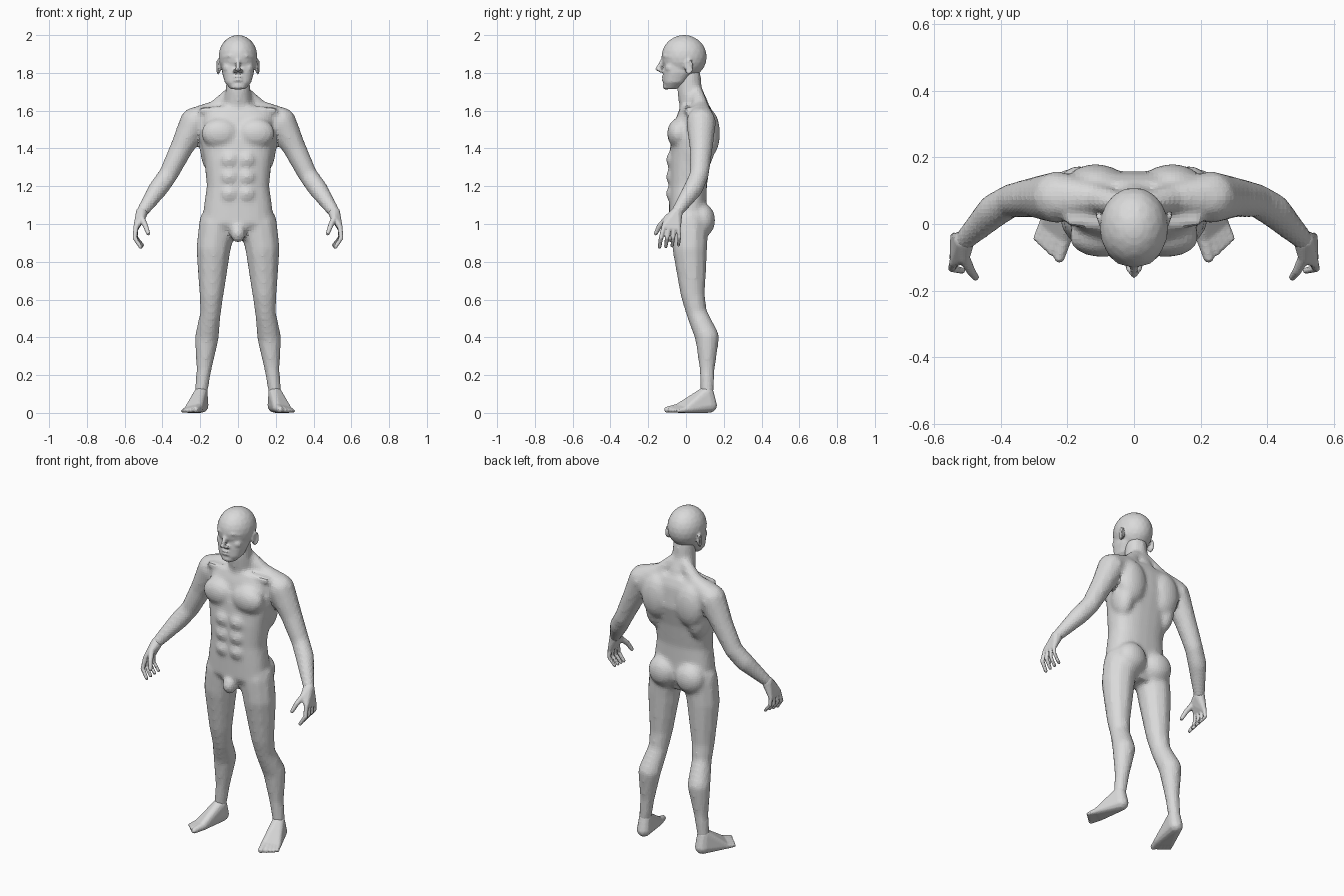
import bpy
import bmesh
from math import cos, sin, pi, copysign
from mathutils import Vector, Matrix

default_cube = bpy.data.objects.get("Cube")
if default_cube:
    bpy.data.objects.remove(default_cube, do_unlink=True)

skin = bpy.data.materials.new("plain_grey")
skin.use_nodes = True
grey = (.7, .7, .7, 1)
skin.diffuse_color = grey
skin.node_tree.nodes["Principled BSDF"].inputs["Base Color"].default_value = grey

# Unit directions used to sweep balls into hulls
probe = bmesh.new()
bmesh.ops.create_icosphere(probe, subdivisions=2, radius=1)
directions = [vertex.co.copy() for vertex in probe.verts]
probe.free()


def around(sides):
    """Evenly spaced angles of a full turn."""
    return [2 * pi * step / sides for step in range(sides)]


def squared(value):
    """Push a circle coordinate toward a rounded box."""
    return copysign(abs(value) ** .8, value)


def loft(bm, rows):
    """Skin level rings given as height, half width, half depth, y."""
    rings = []
    for height, width, depth, y in rows:
        rings.append([bm.verts.new((width * squared(cos(angle)),
                                    y + depth * squared(sin(angle)), height))
                      for angle in around(24)])
    for low, high in zip(rings, rings[1:]):
        for side in range(len(low)):
            bm.faces.new((low[side - 1], low[side], high[side], high[side - 1]))
    bm.faces.new(rings[0])
    bm.faces.new(rings[-1])


def blob(bm, centre, radii):
    """Ellipsoid muscle or feature."""
    matrix = Matrix.Translation(centre) @ Matrix.Diagonal((*radii, 1))
    bmesh.ops.create_icosphere(bm, subdivisions=3, radius=1, matrix=matrix)


def hull(bm, *balls):
    """Convex skin around balls given as x, y, z, radius."""
    verts = [bm.verts.new(Vector(centre) + radius * direction)
             for *centre, radius in balls for direction in directions]
    bmesh.ops.convex_hull(bm, input=verts)
    loose = [vertex for vertex in verts if vertex.is_valid and not vertex.link_faces]
    bmesh.ops.delete(bm, geom=loose, context='VERTS')


def chain(bm, *balls):
    """Jointed rod through balls."""
    for first, second in zip(balls, balls[1:]):
        hull(bm, first, second)


def between(first, last, share):
    """Ball part of the way from one ball to another."""
    return tuple(start + (end - start) * share for start, end in zip(first, last))


def finish(name, bm, voxel, rounds):
    """Mirror the parts, fuse them into one skin and relax it."""
    bmesh.ops.recalc_face_normals(bm, faces=bm.faces[:])
    mesh = bpy.data.meshes.new(name)
    bm.to_mesh(mesh)
    bm.free()
    mesh.materials.append(skin)
    part = bpy.data.objects.new(name, mesh)
    bpy.context.collection.objects.link(part)
    mirror = part.modifiers.new("other_side", 'MIRROR')
    mirror.use_mirror_merge = False
    fuse = part.modifiers.new("fuse", 'REMESH')
    fuse.mode = 'VOXEL'
    fuse.voxel_size = voxel
    relax = part.modifiers.new("relax", 'SMOOTH')
    relax.factor = .5
    relax.iterations = rounds


# Trunk
body = bmesh.new()
loft(body, [(.92, .08, .06, .02), (1, .19, .1, .01), (1.1, .18, .1, .01),
            (1.2, .165, .1, .01), (1.33, .178, .11, .02), (1.45, .2, .12, .04),
            (1.57, .19, .1, .05), (1.62, .15, .08, .05)])

# Neck, its slope to the shoulder, and collarbone
neck_base = (0, .045, 1.62, .08)
neck_top = (0, .015, 1.8, .062)
chain(body, neck_base, (0, .02, 1.7, .068), neck_top)
shoulder = (.23, .08, 1.54, .08)
chain(body, (.04, .06, 1.69, .035), (.12, .08, 1.61, .045), shoulder)
chain(body, (.02, -.01, 1.61, .02), (.19, .01, 1.6, .02))

# Chest, shoulder blade, flank and buttock
blob(body, centre=(.095, -.04, 1.48), radii=(.1, .06, .08))
blob(body, centre=(.115, .12, 1.48), radii=(.09, .06, .13))
blob(body, centre=(.14, .07, 1.4), radii=(.06, .08, .13))
blob(body, centre=(.09, .085, 1.02), radii=(.09, .07, .09))

# Belly muscles and groin
for row in range(3):
    blob(body, centre=(.045, -.085, 1.16 + .09 * row), radii=(.04, .02, .04))
blob(body, centre=(0, -.08, .95), radii=(.04, .04, .05))

# Arm
upper_arm = (.3, .08, 1.4, .062)
elbow = (.37, .07, 1.26, .052)
forearm = (.42, .04, 1.19, .053)
wrist = (.51, -.05, 1.06, .032)
chain(body, shoulder, upper_arm, elbow, forearm, wrist)

# Leg
hip = (.11, .02, 1, .1)
thigh = (.13, .02, .87, .094)
above_knee = (.14, .035, .63, .066)
knee = (.145, .055, .53, .056)
calf = (.165, .112, .4, .065)
shin = (.18, .112, .23, .041)
ankle = (.195, .112, .11, .035)
chain(body, hip, thigh, above_knee, knee, calf, shin, ankle)
finish("body", body, voxel=.013, rounds=6)

# Skull, jaw, chin and cheek
head = bmesh.new()
blob(head, centre=(0, -.01, 1.885), radii=(.103, .12, .116))
loft(head, [(1.715, .04, .03, -.08), (1.75, .07, .06, -.06),
            (1.8, .084, .08, -.04), (1.92, .09, .08, -.03)])
hull(head, (0, -.105, 1.73, .02), (.02, -.1, 1.73, .018))
blob(head, centre=(.05, -.08, 1.825), radii=(.03, .03, .03))

# Nose and nostril
nose_bridge = (0, -.115, 1.88, .012)
nose_tip = (0, -.15, 1.82, .013)
hull(head, nose_bridge, nose_tip)
blob(head, centre=(.014, -.13, 1.81), radii=(.012, .016, .01))

# Brow, eye and lips
chain(head, (.014, -.115, 1.89, .013), (.045, -.11, 1.89, .011), (.07, -.085, 1.885, .01))
blob(head, centre=(.036, -.1, 1.862), radii=(.018, .016, .01))
for lip_height in (1.762, 1.779):
    blob(head, centre=(0, -.113, lip_height), radii=(.027, .017, .008))

# Ear with a raised rim
blob(head, centre=(.1, .015, 1.83), radii=(.008, .02, .03))
rim = [(.105 + .006 * cos(angle), .015 + .018 * cos(angle), 1.833 + .035 * sin(angle), .007)
       for angle in around(8)]
chain(head, *rim, rim[0])
finish("head", head, voxel=.007, rounds=3)

# Palm and thumb
hands = bmesh.new()
first_knuckle = (.54, -.116, .985, .014)
last_knuckle = (.54, -.04, .973, .012)
thumb_root = (.51, -.1, 1.03, .018)
hull(hands, wrist, thumb_root, first_knuckle, last_knuckle)
chain(hands, thumb_root, (.49, -.14, .99, .014), (.475, -.16, .95, .011))

# Fingers
first_joint = (.546, -.133, .925, .012)
last_joint = (.54, -.035, .93, .01)
first_tip = (.515, -.14, .877, .01)
last_tip = (.505, -.04, .888, .009)
for finger in range(4):
    share = finger / 3
    chain(hands, between(first_knuckle, last_knuckle, share),
          between(first_joint, last_joint, share),
          between(first_tip, last_tip, share))
finish("hands", hands, voxel=.005, rounds=2)

# Foot
feet = bmesh.new()
heel = (.195, .125, .04, .04)
instep = (.2, .085, .09, .033)
inner_ball = (.21, -.04, .025, .025)
outer_ball = (.268, 0, .018, .018)
hull(feet, heel, ankle, instep, inner_ball, outer_ball)

# Toes
big_toe = (.224, -.1, .017, .017)
little_toe = (.293, -.043, .01, .01)
for toe in range(5):
    share = toe / 4
    chain(feet, between(inner_ball, outer_ball, share),
          between(big_toe, little_toe, share ** .8))
finish("feet", feet, voxel=.006, rounds=3)
